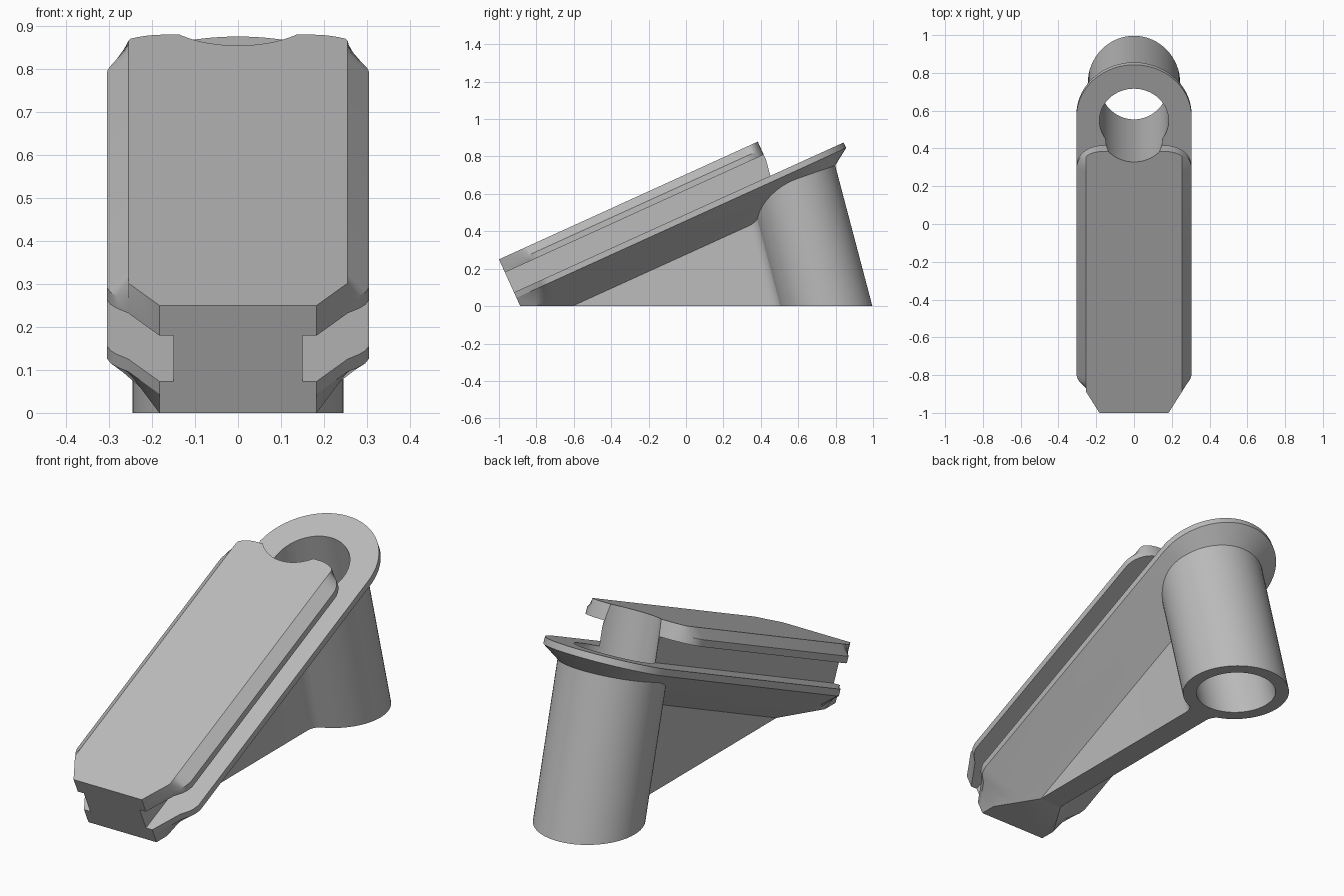
import bpy, bmesh, math
from mathutils import Vector, Matrix

if "Cube" in bpy.data.objects:
    bpy.data.objects.remove(bpy.data.objects["Cube"])

# One plain grey material
grey = bpy.data.materials.new("plain_grey")
grey.use_nodes = True
colour = (0.5, 0.5, 0.5, 1)
grey.diffuse_color = colour
grey.node_tree.nodes["Principled BSDF"].inputs["Base Color"].default_value = colour

# Slanted frame: local x, u up the slope, n normal to the slope
SLOPE = math.radians(24.45)
FRAME = Matrix.Translation((0, -1, 0.25)) @ Matrix.Rotation(SLOPE, 4, 'X')
NORMAL = FRAME.to_3x3() @ Vector((0, 0, 1))
# Sleeve axis leans forward as it rises
LEAN = math.radians(14.8)
BASE_Y, OUTER, BORE = 0.743, 0.245, 0.183
HALF = 0.305
KEEL = 0.06


def slope_point(n):
    return FRAME @ Vector((0, 0, n))


def finish(name, bm):
    bmesh.ops.recalc_face_normals(bm, faces=bm.faces)
    mesh = bpy.data.meshes.new(name)
    bm.to_mesh(mesh)
    bm.free()
    mesh.materials.append(grey)
    obj = bpy.data.objects.new(name, mesh)
    bpy.context.collection.objects.link(obj)
    return obj


def loft(rings):
    """Skin between closed rings of equal length and cap both ends."""
    bm = bmesh.new()
    loops = [[bm.verts.new(p) for p in ring] for ring in rings]
    for a, b in zip(loops, loops[1:]):
        for i in range(len(a)):
            j = (i + 1) % len(a)
            bm.faces.new((a[i], a[j], b[j], b[i]))
    bm.faces.new(loops[0])
    bm.faces.new(loops[-1])
    return bm


def trim(bm, point, normal):
    """Remove everything on the normal side of a plane and cap the cut."""
    geom = bm.verts[:] + bm.edges[:] + bm.faces[:]
    cut = bmesh.ops.bisect_plane(bm, geom=geom, plane_co=point, plane_no=normal,
                                 clear_outer=True)["geom_cut"]
    edges = [e for e in cut if isinstance(e, bmesh.types.BMEdge)]
    bmesh.ops.contextual_create(bm, geom=edges)


def mirrored(half):
    return half + [(-x, y) for x, y in reversed(half) if x > 1e-5]


def on_slope(outline, n):
    return [FRAME @ Vector((x, u, n)) for x, u in outline]


def arc(cx, cy, rx, ry, steps):
    return [(cx + rx * math.cos(math.pi / 2 * i / steps),
             cy + ry * math.sin(math.pi / 2 * i / steps)) for i in range(steps + 1)]


NOSE = [(0.183, 0), (0.255, 0.125), (0.282, 0.152), (0.296, 0.172), (HALF, 0.2)]


def clipped(points, width):
    return [(min(x, width), u) for x, u in points]


# Top plate with chamfered long edges and rounded rear corners
plate = NOSE + arc(0.17, 1.40, HALF - 0.17, 0.12, 10)
top_plate = finish("top_plate", loft([
    on_slope(mirrored(clipped(plate, w)), n)
    for w, n in ((0.255, 0), (HALF, -0.045), (HALF, -0.077))]))

# Core between the two side grooves
core_half = [(0.15, 0), (0.15, 1.52)]
groove_core = finish("groove_core", loft([
    on_slope(mirrored(core_half), n) for n in (-0.077, -0.194)]))


# Lower flange: round rear end, underside tapering in to the keel
def flange_ring(w, n):
    return on_slope(mirrored(clipped(NOSE, w) + arc(0, 1.631, w, w, 24)), n)


bm = loft([flange_ring(w, n) for w, n in
           ((HALF, -0.194), (HALF, -0.226), (0.183, -0.308), (KEEL, -0.39))])
trim(bm, Vector((0, 0, 0)), Vector((0, 0, -1)))
lower_flange = finish("lower_flange", bm)


# Round bar along the leaning sleeve axis
def leaning_bar(radius):
    bm = bmesh.new()
    place = Matrix.Translation((0, BASE_Y, 0)) @ Matrix.Rotation(LEAN, 4, 'X')
    place = place @ Matrix.Translation((0, 0, 0.5))
    bmesh.ops.create_cone(bm, cap_ends=True, segments=64, radius1=radius,
                          radius2=radius, depth=2, matrix=place)
    return bm


bm = leaning_bar(OUTER)
trim(bm, Vector((0, 0, 0)), Vector((0, 0, -1)))
trim(bm, slope_point(-0.215), NORMAL)
sleeve = finish("sleeve", bm)

# Thin keel under the flange, flaring into the sleeve
fillet = 0.08
reach = OUTER + fillet
cx = KEEL + fillet
cy = BASE_Y - math.sqrt(reach ** 2 - cx ** 2)
sweep = math.atan2(BASE_Y - cy, cx)
keel_half = [(KEEL, -0.61)]
for i in range(9):
    a = math.pi - sweep * i / 8
    keel_half.append((cx + fillet * math.cos(a), cy + fillet * math.sin(a)))
keel_half.append((0.1, BASE_Y - 0.1))
bm = loft([[Vector((x, y - z * math.tan(LEAN), z)) for x, y in mirrored(keel_half)]
           for z in (0, 0.9)])
trim(bm, slope_point(-0.33), NORMAL)
keel = finish("keel", bm)

# Bore through every part
cutter = finish("bore_cutter", leaning_bar(BORE))
cutter.hide_render = True
parts = [top_plate, groove_core, lower_flange, sleeve, keel]
for part in parts:
    bpy.ops.object.select_all(action='DESELECT')
    part.select_set(True)
    bpy.context.view_layer.objects.active = part
    cut = part.modifiers.new("bore", 'BOOLEAN')
    cut.operation = 'DIFFERENCE'
    cut.solver = 'EXACT'
    cut.object = cutter
    bpy.ops.object.modifier_apply(modifier=cut.name)
    bpy.ops.object.shade_smooth_by_angle(angle=math.radians(25))
bpy.data.objects.remove(cutter)
